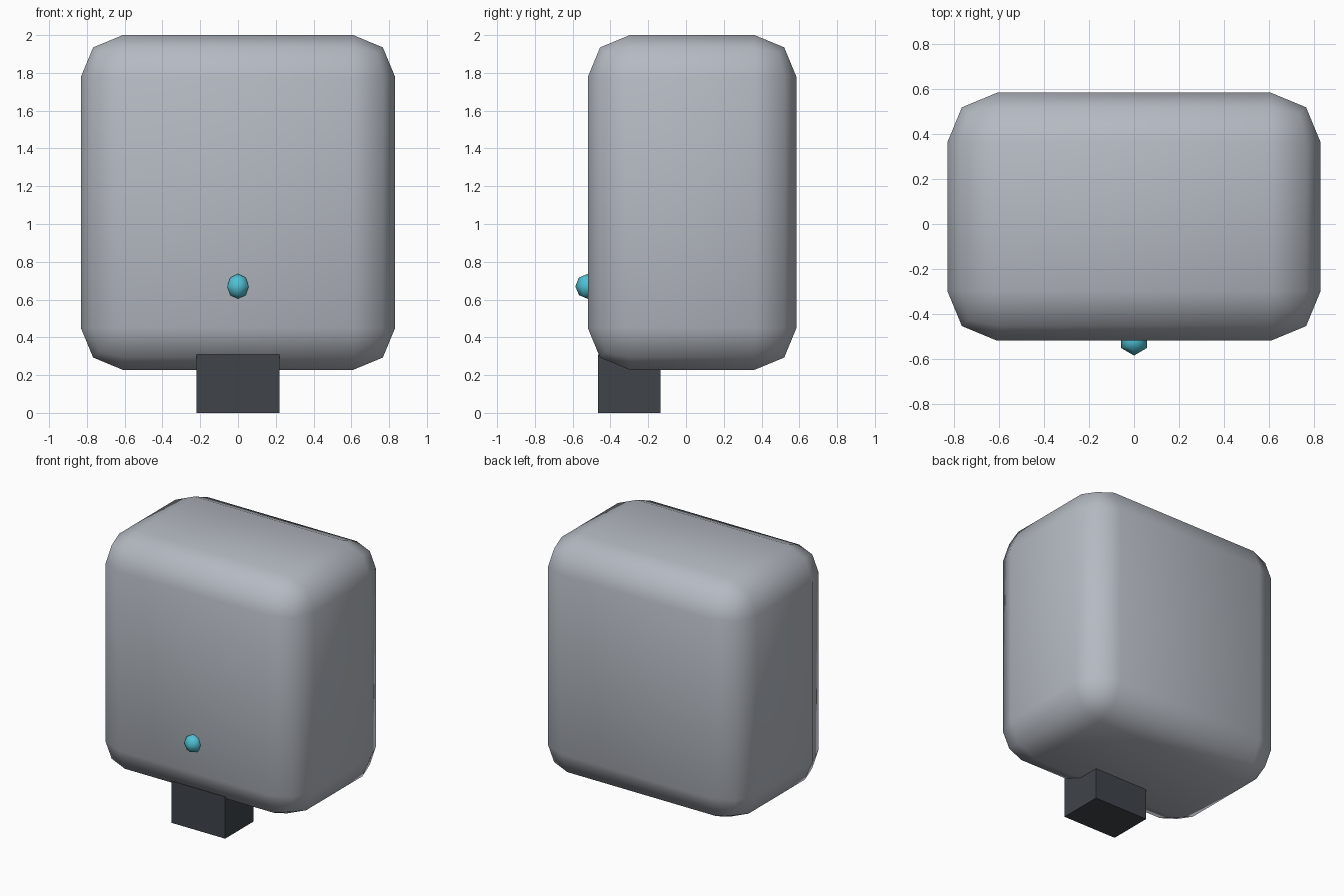
import bpy
import bmesh
from mathutils import Vector

cube = bpy.data.objects.get("Cube")
if cube:
    bpy.data.objects.remove(cube, do_unlink=True)


def material(name, rgb):
    mat = bpy.data.materials.new(name)
    mat.use_nodes = True
    colour = (*rgb, 1.0)
    mat.diffuse_color = colour
    mat.node_tree.nodes["Principled BSDF"].inputs["Base Color"].default_value = colour
    return mat


def add_object(name, bm, mat, location):
    mesh = bpy.data.meshes.new(name)
    bm.to_mesh(mesh)
    bm.free()
    mesh.materials.append(mat)
    obj = bpy.data.objects.new(name, mesh)
    obj.location = location
    bpy.context.collection.objects.link(obj)
    return obj


def add_box(name, low, high, mat):
    low, high = Vector(low), Vector(high)
    bm = bmesh.new()
    bmesh.ops.create_cube(bm, size=1)
    bmesh.ops.scale(bm, vec=high - low, verts=bm.verts)
    return add_object(name, bm, mat, (low + high) / 2)


grey = material("light grey", (0.46, 0.49, 0.54))
dark = material("dark grey", (0.05, 0.058, 0.07))
cyan = material("cyan", (0.08, 0.53, 0.66))

# Rounded main body
body = add_box("body", (-0.832, -0.52, 0.228), (0.832, 0.585, 2.0), grey)
bevel = body.modifiers.new("rounded edges", "BEVEL")
bevel.width = 0.222
bevel.segments = 2
bevel.limit_method = "NONE"
body.data.shade_smooth()

# Block under the front edge
add_box("bottom_block", (-0.22, -0.465, 0), (0.22, -0.135, 0.31), dark)

# Small indicator bead on the front
bm = bmesh.new()
bmesh.ops.create_uvsphere(bm, u_segments=6, v_segments=4, radius=0.066)
bead = add_object("indicator_light", bm, cyan, (0, -0.52, 0.67))
bead.data.shade_smooth()
